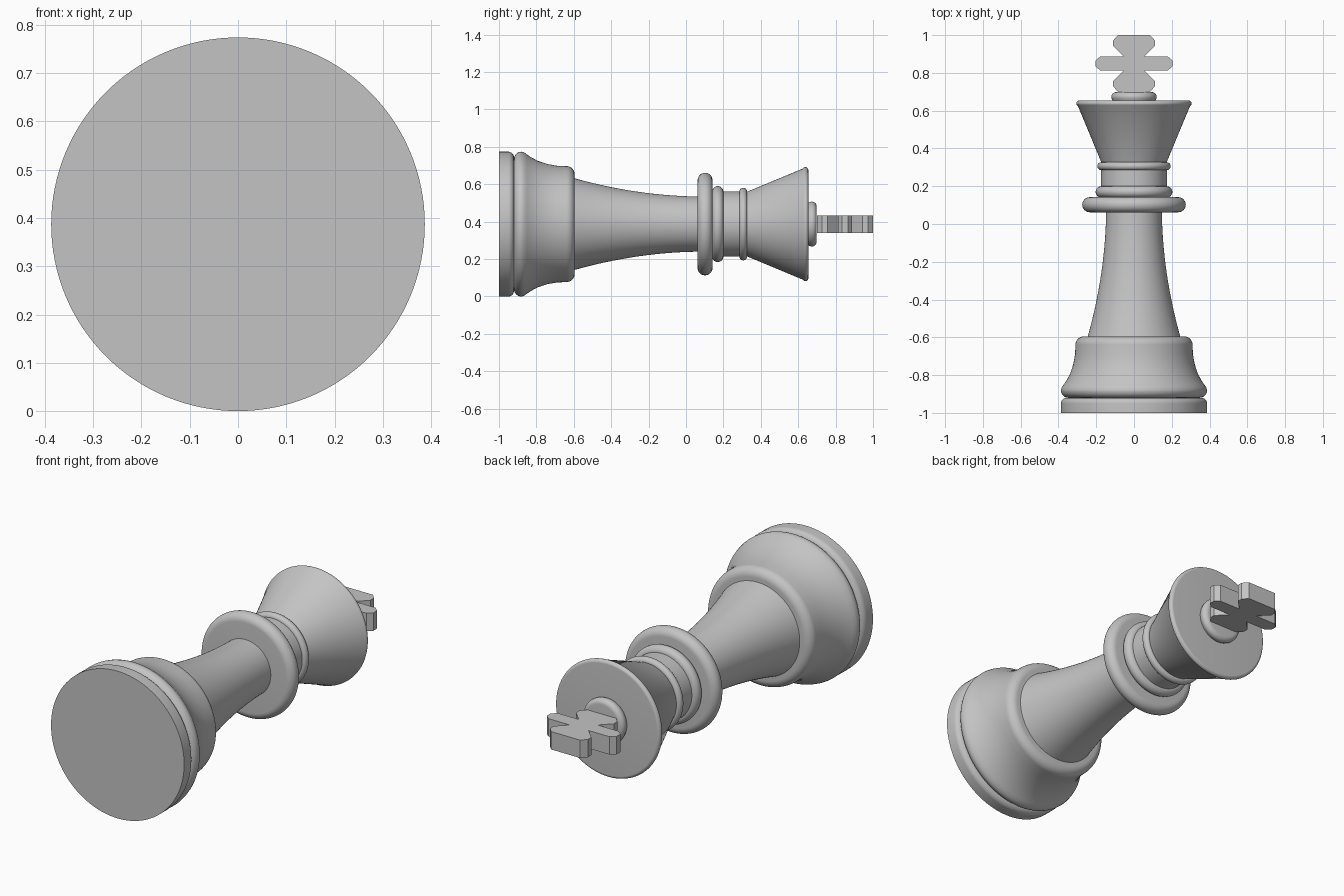
import bpy, bmesh, math
from mathutils import Matrix, Vector

if "Cube" in bpy.data.objects:
    bpy.data.objects.remove(bpy.data.objects["Cube"], do_unlink=True)

AXIS = 0.387       # height of the lying piece's centre line
SEGMENTS = 128

grey = bpy.data.materials.new("plain_grey")
grey.use_nodes = True
grey.diffuse_color = (0.55, 0.55, 0.55, 1)
grey.node_tree.nodes["Principled BSDF"].inputs["Base Color"].default_value = grey.diffuse_color


def arc(y, r, radius, start, end, steps=10):
    """Profile points on an arc; 180 points to -y, 90 outward, 0 to +y."""
    angles = [math.radians(start + (end - start) * i / steps) for i in range(steps + 1)]
    return [(y + radius * math.cos(a), r + radius * math.sin(a)) for a in angles]


def finish(name, bm, smooth=True):
    bmesh.ops.recalc_face_normals(bm, faces=bm.faces)
    mesh = bpy.data.meshes.new(name)
    bm.to_mesh(mesh)
    bm.free()
    mesh.materials.append(grey)
    obj = bpy.data.objects.new(name, mesh)
    bpy.context.collection.objects.link(obj)
    obj.location.z = AXIS
    if smooth:
        bpy.ops.object.select_all(action='DESELECT')
        obj.select_set(True)
        bpy.context.view_layer.objects.active = obj
        bpy.ops.object.shade_smooth_by_angle(angle=math.radians(30))
    return obj


def lathe(name, profile):
    """Turn (y, radius) points around the y axis, closing both ends."""
    points = [(profile[0][0], 0)] + profile + [(profile[-1][0], 0)]
    bm = bmesh.new()
    verts = [bm.verts.new((r, y, 0)) for y, r in points]
    edges = [bm.edges.new(pair) for pair in zip(verts, verts[1:])]
    bmesh.ops.spin(bm, geom=verts + edges, cent=(0, 0, 0), axis=(0, 1, 0),
                   angle=math.tau, steps=SEGMENTS)
    bmesh.ops.remove_doubles(bm, verts=bm.verts, dist=0.0002)
    return finish(name, bm)


def ring(name, y0, y1, radius):
    """Round-edged collar between y0 and y1."""
    half = (y1 - y0) / 2
    return lathe(name, arc(y0 + half, radius - half, half, 180, 0, 16))


# Base and flared foot
lathe("base_disc", [(-1, AXIS)] + arc(-0.95, AXIS - 0.03, 0.03, 90, 0))
flare = [(-0.865, 0.383), (-0.85, 0.372), (-0.83, 0.358), (-0.79, 0.337),
         (-0.74, 0.321), (-0.69, 0.312)]
lathe("foot", arc(-0.88, AXIS - 0.04, 0.04, 180, 90) + flare
      + arc(-0.64, 0.265, 0.045, 90, 0))

# Tapering shaft
shaft = []
for i in range(17):
    t = i / 16
    shaft.append((-0.61 + 0.71 * t, 0.147 + 0.102 * (1 - t) ** 2))
lathe("shaft", shaft)

# Neck and collars
ring("large_collar", 0.062, 0.142, 0.274)
ring("middle_collar", 0.14, 0.2, 0.203)
ring("small_collar", 0.285, 0.327, 0.194)
lathe("neck", [(0.1, 0.174), (0.31, 0.174)])

# Flared head and the knob on it
lathe("head", [(0.31, 0.166), (0.625, 0.297)] + arc(0.638, 0.289, 0.016, 115, 0))
lathe("knob", [(0.64, 0.11)] + arc(0.673, 0.095, 0.025, 120, 0))

# Flat cross: one quarter outline, mirrored to all four arms
quarter = [(0.085, 0.15), (0.11, 0.122), (0.11, 0.093), (0.055, 0.038),
           (0.178, 0.038), (0.203, 0.016)]
right = quarter + [(x, -y) for x, y in reversed(quarter)]
outline = right + [(-x, y) for x, y in reversed(right)]
bm = bmesh.new()
face = bm.faces.new([bm.verts.new((x, y + 0.85, -0.047)) for x, y in outline])
new = bmesh.ops.extrude_face_region(bm, geom=[face])["geom"]
bmesh.ops.translate(bm, vec=(0, 0, 0.094),
                    verts=[g for g in new if isinstance(g, bmesh.types.BMVert)])
finish("cross", bm, smooth=False)
